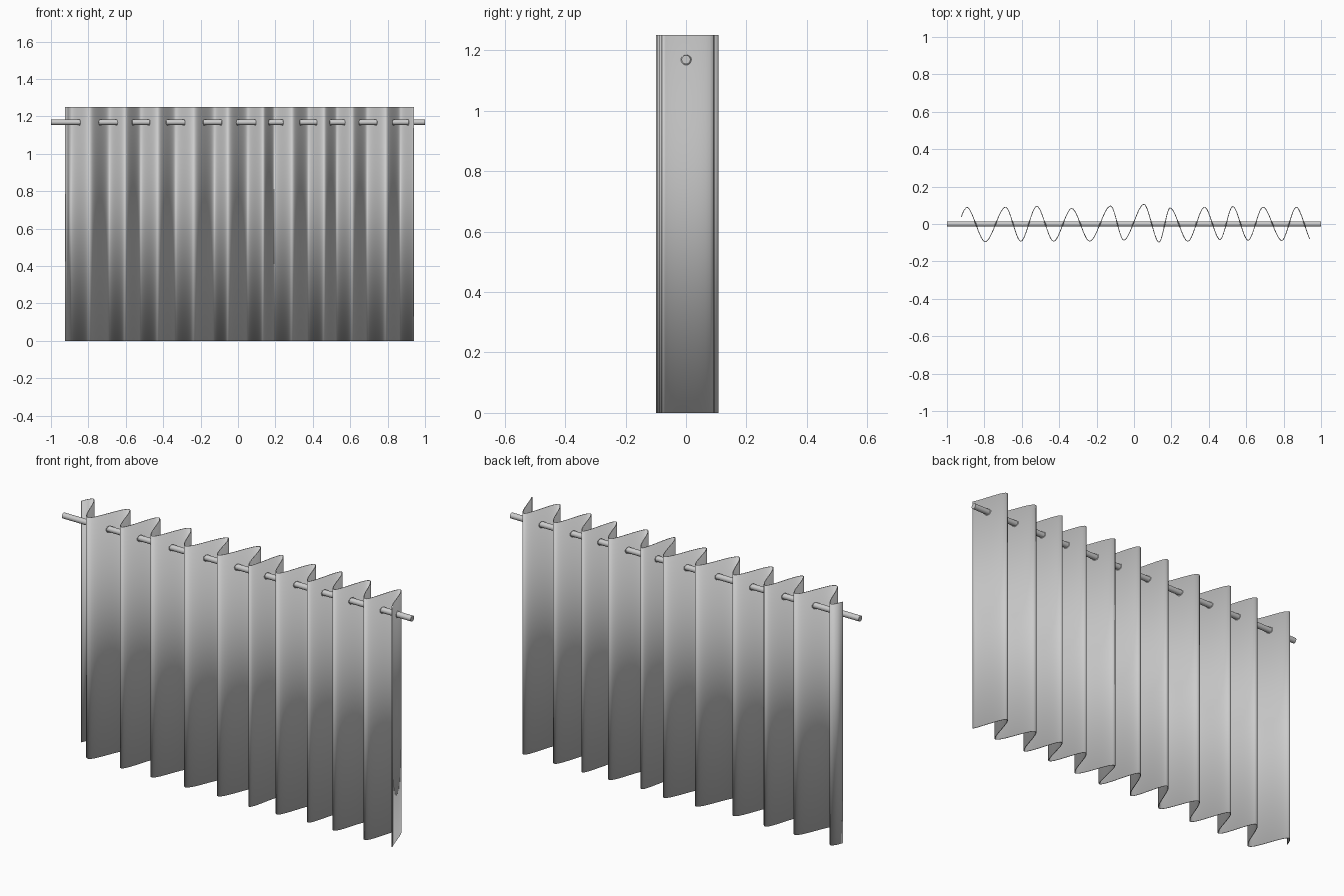
import bpy, math
from mathutils import Vector
from mathutils.geometry import interpolate_bezier

if "Cube" in bpy.data.objects:
    bpy.data.objects.remove(bpy.data.objects["Cube"])

HEIGHT, ROD_Z, ROD_R = 1.25, 1.169, 0.0145

# fold crests and valleys seen from above (x, y)
FOLDS = [(-0.895, 0.09), (-0.795, -0.095), (-0.687, 0.09), (-0.605, -0.092),
         (-0.52, 0.095), (-0.43, -0.092), (-0.333, 0.083), (-0.237, -0.092),
         (-0.125, 0.097), (-0.055, -0.086), (0.053, 0.105), (0.134, -0.097),
         (0.193, 0.086), (0.288, -0.092), (0.377, 0.09), (0.46, -0.083),
         (0.528, 0.093), (0.61, -0.087), (0.69, 0.09), (0.79, -0.088),
         (0.868, 0.09)]


def fold_path():
    """Smooth wave through the folds, with short free edges at both ends."""
    pts = [Vector((-0.924, 0.037, 0)), Vector((-0.91, 0.072, 0))]
    for (x0, y0), (x1, y1) in zip(FOLDS, FOLDS[1:]):
        h = 0.32 * (x1 - x0)
        seg = interpolate_bezier(Vector((x0, y0, 0)), Vector((x0 + h, y0, 0)),
                                 Vector((x1 - h, y1, 0)), Vector((x1, y1, 0)), 15)
        pts += seg[:-1]
    x, y = FOLDS[-1]
    pts += interpolate_bezier(Vector((x, y, 0)), Vector((x + 0.022, y, 0)),
                              Vector((0.92, -0.045, 0)), Vector((0.94, -0.08, 0)), 12)
    return pts


def smooth(obj):
    bpy.ops.object.select_all(action='DESELECT')
    obj.select_set(True)
    bpy.context.view_layer.objects.active = obj
    bpy.ops.object.shade_smooth_by_angle(angle=math.radians(35))


path = fold_path()
n = len(path)

# pleated curtain cloth
mesh = bpy.data.meshes.new("curtain")
verts = [(p.x, p.y, z) for z in (0, HEIGHT) for p in path]
mesh.from_pydata(verts, [], [(i, i + 1, n + i + 1, n + i) for i in range(n - 1)])
curtain = bpy.data.objects.new("curtain", mesh)
bpy.context.collection.objects.link(curtain)
solid = curtain.modifiers.new("thickness", 'SOLIDIFY')
solid.thickness = 0.004
solid.offset = 0
smooth(curtain)

# curtain rod
bpy.ops.mesh.primitive_cylinder_add(vertices=24, radius=ROD_R, depth=2,
                                    location=(0, 0, ROD_Z),
                                    rotation=(0, math.pi / 2, 0))
rod = bpy.context.object
rod.name = "curtain_rod"
smooth(rod)

# eyelet rings where the cloth crosses the rod
for a, b in zip(path, path[1:]):
    if a.y * b.y < 0:
        c = a.lerp(b, a.y / (a.y - b.y))
        d = b - a
        normal = Vector((-d.y, d.x, 0))
        bpy.ops.mesh.primitive_torus_add(
            major_radius=0.016, minor_radius=0.003,
            major_segments=20, minor_segments=8,
            location=(c.x, 0, ROD_Z),
            rotation=normal.to_track_quat('Z', 'Y').to_euler())
        ring = bpy.context.object
        ring.name = "eyelet_ring"
        smooth(ring)
